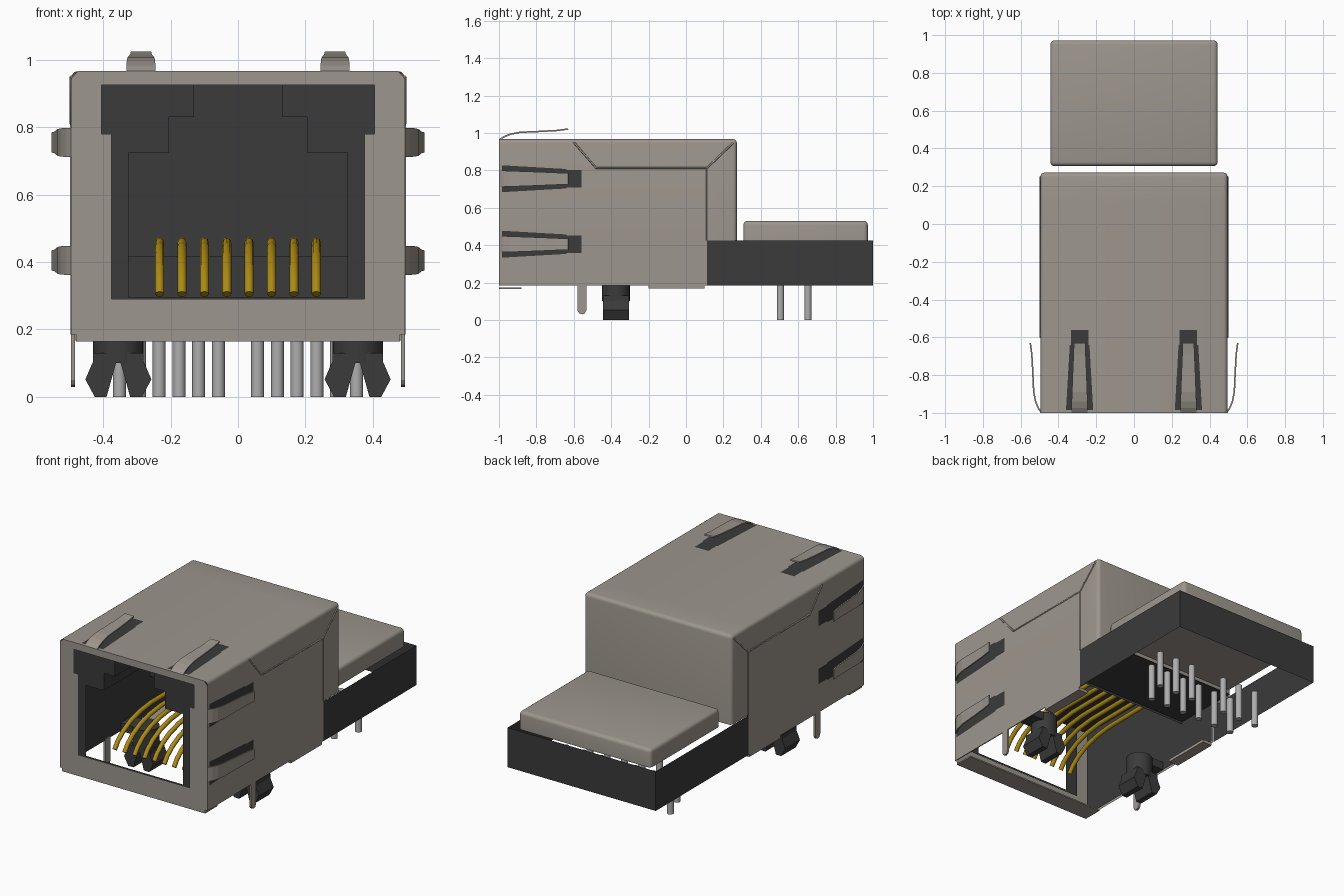
import bpy, bmesh, math
from mathutils import Matrix

if "Cube" in bpy.data.objects:
    bpy.data.objects.remove(bpy.data.objects["Cube"])


def material(name, rgb):
    m = bpy.data.materials.new(name)
    m.use_nodes = True
    m.diffuse_color = (*rgb, 1)
    bsdf = m.node_tree.nodes["Principled BSDF"]
    bsdf.inputs["Base Color"].default_value = (*rgb, 1)
    bsdf.inputs["Roughness"].default_value = 0.6
    return m


SHELL = material("warm grey metal", (0.335, 0.305, 0.268))
BLACK = material("black plastic", (0.043, 0.043, 0.043))
GOLD = material("gold contact", (0.42, 0.26, 0.008))
PIN = material("light grey pin", (0.42, 0.42, 0.42))


def finish(name, bm, mat, smooth=False):
    me = bpy.data.meshes.new(name)
    bm.normal_update()
    bm.to_mesh(me)
    bm.free()
    me.materials.append(mat)
    ob = bpy.data.objects.new(name, me)
    bpy.context.collection.objects.link(ob)
    if smooth:
        bpy.ops.object.select_all(action="DESELECT")
        ob.select_set(True)
        bpy.context.view_layer.objects.active = ob
        bpy.ops.object.shade_smooth_by_angle(angle=math.radians(35))
    return ob


def box_bm(x0, x1, y0, y1, z0, z1):
    bm = bmesh.new()
    bmesh.ops.create_cube(bm, size=1)
    for v in bm.verts:
        v.co = ((x0 + x1) / 2 + v.co.x * (x1 - x0),
                (y0 + y1) / 2 + v.co.y * (y1 - y0),
                (z0 + z1) / 2 + v.co.z * (z1 - z0))
    return bm


def sheets(name, quads, mat):
    """Thin panels, each a list of corner points."""
    bm = bmesh.new()
    for q in quads:
        bm.faces.new([bm.verts.new(p) for p in q])
    return finish(name, bm, mat)


def prism(name, pts, vec, mat):
    """Flat outline pushed along a vector."""
    bm = bmesh.new()
    f = bm.faces.new([bm.verts.new(p) for p in pts])
    r = bmesh.ops.extrude_face_region(bm, geom=[f])
    bmesh.ops.translate(bm, vec=vec, verts=[g for g in r["geom"] if isinstance(g, bmesh.types.BMVert)])
    bmesh.ops.recalc_face_normals(bm, faces=bm.faces)
    return finish(name, bm, mat)


def tube(name, pts, r, mat):
    cu = bpy.data.curves.new(name, "CURVE")
    cu.dimensions = "3D"
    cu.bevel_depth, cu.bevel_resolution, cu.use_fill_caps = r, 2, True
    sp = cu.splines.new("POLY")
    sp.points.add(len(pts) - 1)
    for p, co in zip(sp.points, pts):
        p.co = (*co, 1)
    cu.materials.append(mat)
    ob = bpy.data.objects.new(name, cu)
    bpy.context.collection.objects.link(ob)


def cylinder(name, x, y, z0, z1, r, mat, n=20):
    bm = bmesh.new()
    bmesh.ops.create_cone(bm, cap_ends=True, segments=n, radius1=r, radius2=r, depth=z1 - z0,
                          matrix=Matrix.Translation((x, y, (z0 + z1) / 2)))
    return finish(name, bm, mat, True)


# Shell: rounded box, open below and in front, with the low rear notch removed
W, H = 0.495, 0.967
bm = box_bm(-W, W, -1, 0.272, 0.185, H)
edges = [e for e in bm.edges if all(v.co.z > 0.9 for v in e.verts)
         and (any(v.co.y > 0 for v in e.verts))]
edges += [e for e in bm.edges if all(v.co.y > 0 for v in e.verts) and any(v.co.z < 0.5 for v in e.verts)
          and any(v.co.z > 0.5 for v in e.verts)]
bmesh.ops.bevel(bm, geom=edges, offset=0.022, segments=4, profile=0.5, affect="EDGES")
for co, no in (((0, 0.112, 0), (0, 1, 0)), ((0, 0, 0.425), (0, 0, 1))):
    bmesh.ops.bisect_plane(bm, geom=bm.verts[:] + bm.edges[:] + bm.faces[:], plane_co=co, plane_no=no)
gone = []
for f in bm.faces:
    c = f.calc_center_median()
    if c.z < 0.19 or c.y < -0.99 or (c.y > 0.112 and c.z < 0.425):
        gone.append(f)
bmesh.ops.delete(bm, geom=gone, context="FACES")
finish("shield_shell", bm, SHELL, True)


def front_rects(rects, y):
    return [[(a, y, c), (b, y, c), (b, y, d), (a, y, d)] for a, b, c, d in rects]


def both(a, b, c, d):
    return [(a, b, c, d), (-b, -a, c, d)]


# Front frame with trimmed top corners, and the folded lip below it
sheets("shield_front", front_rects([(-0.48, 0.48, 0.165, 0.185), (-W, W, 0.185, 0.29), (-0.475, 0.475, 0.925, H)]
       + both(0.375, W, 0.29, 0.78) + both(0.405, W, 0.78, 0.925), -1)
       + [[(s * W, -1, 0.925), (s * W, -1, H - 0.022), (s * 0.475, -1, H), (s * 0.475, -1, 0.925)]
          for s in (-1, 1)], SHELL)
finish("front_lip", box_bm(-0.48, 0.48, -1, -0.88, 0.165, 0.173), SHELL)

# Stepped plug opening and the cavity behind it
sheets("opening_face", front_rects(both(0.325, 0.41, 0.285, 0.925) + both(0.205, 0.325, 0.725, 0.925)
       + both(0.13, 0.205, 0.83, 0.925) + [(-0.325, 0.325, 0.285, 0.297)], -0.993), BLACK)
BACK = -0.15
key = [(0.485, 0.19), (0.485, 0.725), (0.205, 0.725), (0.205, 0.83), (0.13, 0.83), (0.13, 0.93)]
key += [(-x, z) for x, z in reversed(key)]
sheets("cavity_walls", [[(a[0], -0.99, a[1]), (b[0], -0.99, b[1]), (b[0], BACK, b[1]), (a[0], BACK, a[1])]
                        for a, b in zip(key, key[1:])], BLACK)
sheets("cavity_back", front_rects([(-0.485, 0.485, 0.415, 0.725), (-0.205, 0.205, 0.725, 0.83),
                                   (-0.13, 0.13, 0.83, 0.93)], BACK), BLACK)
sheets("rear_liner", [[(s * 0.485, BACK, 0.19), (s * 0.485, 0.112, 0.19),
                       (s * 0.485, 0.112, 0.43), (s * 0.485, BACK, 0.43)] for s in (-1, 1)], BLACK)
sheets("rear_ceiling", [[(-0.49, BACK, 0.43), (0.49, BACK, 0.43), (0.49, 0.268, 0.43), (-0.49, 0.268, 0.43)]], BLACK)

# Open rear housing walls
R = 0.497
sheets("rear_walls", [[(s * R, 0.112, 0.185), (s * R, 1, 0.185), (s * R, 1, 0.425), (s * R, 0.112, 0.425)]
                      for s in (-1, 1)] + front_rects([(-R, R, 0.185, 0.425)], 1), BLACK)

# Rear cap
bm = box_bm(-0.443, 0.443, 0.307, 0.972, 0.42, 0.53)
bmesh.ops.bevel(bm, geom=[e for e in bm.edges if any(v.co.z > 0.5 for v in e.verts)],
                offset=0.022, segments=4, profile=0.5, affect="EDGES")
finish("rear_cap", bm, SHELL, True)


def spring(name, place):
    """Tapered slot with a bowed finger; place maps (across, along, out) to space."""
    slot = [(-0.072, -0.985), (0.072, -0.985), (0.052, -0.64), (0.046, -0.64),
            (0.046, -0.56), (-0.046, -0.56), (-0.046, -0.64), (-0.052, -0.64)]
    sheets(name + "_slot", [[place(u, y, 0.002) for u, y in slot]], BLACK)
    path = [(-1, 0.0, 0.043), (-0.975, 0.016, 0.043), (-0.94, 0.03, 0.042), (-0.89, 0.04, 0.04),
            (-0.78, 0.045, 0.036), (-0.69, 0.05, 0.032), (-0.63, 0.058, 0.03)]
    bm = bmesh.new()
    rows = [[bm.verts.new(place(u, y, o)) for u in (-w, w)] for y, o, w in path]
    for a, b in zip(rows, rows[1:]):
        bm.faces.new((a[0], a[1], b[1], b[0]))
    bmesh.ops.recalc_face_normals(bm, faces=bm.faces)
    ob = finish(name + "_finger", bm, SHELL)
    ob.modifiers.new("thickness", "SOLIDIFY").thickness = 0.008


for i, x in enumerate((-0.288, 0.288)):
    spring(f"top_spring_{i}", lambda u, y, o, x=x: (x + u, y, H + o))

for s, side in ((-1, "right"), (1, "left")):
    for i, z in enumerate((0.405, 0.755)):
        spring(f"{side}_spring_{i}", lambda u, y, o, s=s, z=z: (s * (W + o), y, z + u))
    # Folded seams
    X = s * W
    tube(f"{side}_seam", [(X, -0.6, 0.95), (X, -0.48, 0.812), (X, 0.112, 0.812), (X, 0.25, 0.945)], 0.005, SHELL)
    tube(f"{side}_rear_seam", [(X, 0.112, 0.425), (X, 0.112, 0.812)], 0.004, SHELL)
    # Flange and ground leg
    finish(f"{side}_flange", box_bm(min(s * 0.43, X), max(s * 0.43, X), -0.2, 0.1, 0.168, 0.186), SHELL)
    leg = [(-0.58, 0.2), (-0.58, 0.05), (-0.571, 0.035), (-0.555, 0.03), (-0.541, 0.035), (-0.533, 0.05), (-0.533, 0.2)]
    prism(f"{side}_ground_leg", [(X, y, z) for y, z in leg], (-s * 0.012, 0, 0), SHELL)
    # Split snap post on a small bracket
    px = s * 0.355
    cylinder(f"{side}_post", px, -0.375, 0.1, 0.24, 0.075, BLACK, 24)
    finish(f"{side}_post_bracket", box_bm(min(px, s * 0.485), max(px, s * 0.485), -0.43, -0.32, 0.19, 0.24), BLACK)
    prong = [(0, 0.125), (0.035, 0), (0.07, 0), (0.098, 0.052), (0.075, 0.105), (0.075, 0.13), (0, 0.13)]
    for m in (-1, 1):
        prism(f"{side}_post_prong", [(px + m * x, -0.445, z) for x, z in prong], (0, 0.14, 0), BLACK)

# Arched contact wires
arc = [(-0.85, 0.305), (-0.82, 0.345), (-0.77, 0.385), (-0.7, 0.42), (-0.61, 0.445), (-0.5, 0.458), (BACK, 0.46)]
for i in range(8):
    x = -0.2325 + i * 0.0664
    tube(f"contact_{i}", [(x, y, z) for y, z in arc], 0.0135, GOLD)

# Solder pins in two staggered, mirrored rows
for s in (-1, 1):
    for i, x in enumerate((0.058, 0.117, 0.175, 0.234, 0.292, 0.352)):
        cylinder(f"pin_{i}", s * x, 0.505 if i % 2 == 0 else 0.652, 0, 0.22, 0.019, PIN)
